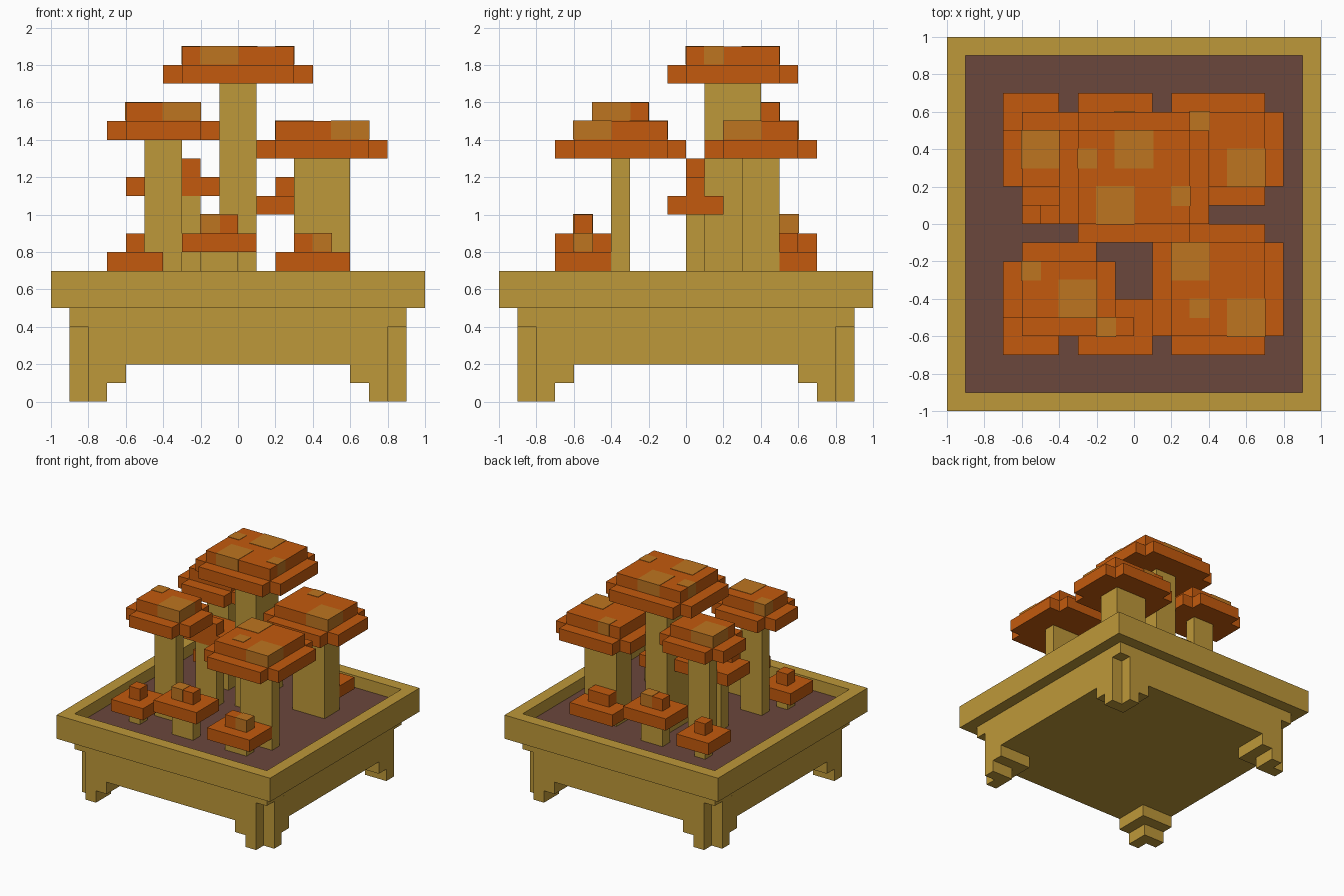
import bpy
import bmesh

cube = bpy.data.objects.get("Cube")
if cube:
    bpy.data.objects.remove(cube, do_unlink=True)


def material(name, rgb):
    m = bpy.data.materials.new(name)
    m.use_nodes = True
    m.diffuse_color = (*rgb, 1)
    m.node_tree.nodes["Principled BSDF"].inputs["Base Color"].default_value = (*rgb, 1)
    return m


TAN = material("tan wood", (0.515, 0.314, 0.041))
ORANGE = material("orange cap", (0.546, 0.102, 0.004))
SPOT = material("ochre spot", (0.509, 0.178, 0.0144))
SOIL = material("brown soil", (0.147, 0.063, 0.045))


def prism(name, outline, z0, z1, mat):
    """Extrude a flat outline from z0 up to z1."""
    bm = bmesh.new()
    face = bm.faces.new([bm.verts.new((x, y, z0)) for x, y in outline])
    top = bmesh.ops.extrude_face_region(bm, geom=[face])["geom"]
    bmesh.ops.translate(bm, vec=(0, 0, z1 - z0),
                        verts=[v for v in top if isinstance(v, bmesh.types.BMVert)])
    bmesh.ops.recalc_face_normals(bm, faces=bm.faces)
    mesh = bpy.data.meshes.new(name)
    bm.to_mesh(mesh)
    bm.free()
    mesh.materials.append(mat)
    obj = bpy.data.objects.new(name, mesh)
    bpy.context.collection.objects.link(obj)
    return obj


def box(name, x0, x1, y0, y1, z0, z1, mat):
    return prism(name, [(x0, y0), (x1, y0), (x1, y1), (x0, y1)], z0, z1, mat)


def notched(name, x0, x1, y0, y1, z0, z1, mat, n=0.1):
    """Rectangle with a small square missing at every corner."""
    pts = [(x0 + n, y0), (x1 - n, y0), (x1 - n, y0 + n), (x1, y0 + n),
           (x1, y1 - n), (x1 - n, y1 - n), (x1 - n, y1), (x0 + n, y1),
           (x0 + n, y1 - n), (x0, y1 - n), (x0, y0 + n), (x0 + n, y0 + n)]
    return prism(name, pts, z0, z1, mat)


def spots(name, areas, z0, z1, e=0.003):
    """Thin patches that wrap over the top layer of a cap."""
    for x0, x1, y0, y1 in areas:
        box(name + "_spot", x0 - e, x1 + e, y0 - e, y1 + e, z0 + e, z1 + e, SPOT)


def tall_mushroom(name, cap, stem, z, areas):
    x0, x1, y0, y1 = cap
    box(name + "_stem", *stem, GROUND, z, TAN)
    notched(name + "_cap_brim", x0, x1, y0, y1, z, z + 0.1, ORANGE)
    box(name + "_cap_top", x0 + 0.1, x1 - 0.1, y0 + 0.1, y1 - 0.1, z + 0.1, z + 0.2, ORANGE)
    spots(name, areas, z + 0.1, z + 0.2)


def small_mushroom(name, cap, z, areas=()):
    x0, x1, y0, y1 = cap
    core = (x0 + 0.1, x1 - 0.1, y0 + 0.1, y1 - 0.1)
    box(name + "_stem", *core, GROUND, z, TAN)
    box(name + "_cap", *cap, z, z + 0.1, ORANGE)
    box(name + "_cap_knob", *core, z + 0.1, z + 0.2, ORANGE)
    spots(name, areas, z + 0.1, z + 0.2)


GROUND = 0.6

# Planter: body with notched corners, rim and soil
notched("planter_body", -0.9, 0.9, -0.9, 0.9, 0.2, 0.4, TAN)
box("planter_body_top", -0.9, 0.9, -0.9, 0.9, 0.4, 0.5, TAN)
box("planter_rim_base", -1, 1, -1, 1, 0.5, 0.55, TAN)
for s in (-1, 1):
    side = sorted((s * 0.9, s))
    box("rim_side", *side, -1, 1, 0.55, 0.7, TAN)
    box("rim_end", -0.9, 0.9, *side, 0.55, 0.7, TAN)
box("soil", -0.9, 0.9, -0.9, 0.9, 0.55, GROUND, SOIL)

# Stepped feet, each missing its outer corner
for sx in (-1, 1):
    for sy in (-1, 1):
        for inner, z in ((0.7, 0), (0.6, 0.1)):
            pts = [(inner, inner), (0.9, inner), (0.9, 0.8),
                   (0.8, 0.8), (0.8, 0.9), (inner, 0.9)]
            prism("foot", [(sx * x, sy * y) for x, y in pts], z, z + 0.1, TAN)

# Tall mushrooms
tall_mushroom("center", (-0.4, 0.4, -0.1, 0.6), (-0.1, 0.1, 0.1, 0.4), 1.7,
              [(-0.3, -0.2, 0.3, 0.4), (-0.1, 0.1, 0.3, 0.5),
               (-0.2, 0, 0, 0.2), (0.2, 0.3, 0.1, 0.2)])
tall_mushroom("front_right", (-0.7, -0.1, -0.6, -0.1), (-0.5, -0.3, -0.4, -0.3), 1.4,
              [(-0.6, -0.5, -0.3, -0.2), (-0.4, -0.2, -0.5, -0.3)])
tall_mushroom("front_left", (0.1, 0.8, -0.7, 0), (0.3, 0.6, -0.4, -0.3), 1.3,
              [(0.2, 0.4, -0.3, -0.1), (0.5, 0.7, -0.6, -0.4), (0.3, 0.4, -0.5, -0.4)])
tall_mushroom("back_left", (0.1, 0.8, 0.1, 0.7), (0.3, 0.6, 0.3, 0.5), 1.3,
              [(0.5, 0.7, 0.2, 0.4), (0.3, 0.4, 0.5, 0.6)])
tall_mushroom("back_right", (-0.7, -0.1, 0.1, 0.6), (-0.5, -0.3, 0.3, 0.4), 1.4,
              [(-0.6, -0.4, 0.3, 0.5)])

# Small mushrooms along the front and back
small_mushroom("small_front_right", (-0.7, -0.4, -0.7, -0.4), 0.7)
small_mushroom("small_front_middle", (-0.3, 0.1, -0.7, -0.4), 0.8,
               [(-0.2, -0.1, -0.6, -0.5)])
small_mushroom("small_front_left", (0.2, 0.6, -0.7, -0.4), 0.7,
               [(0.4, 0.5, -0.6, -0.5)])
small_mushroom("small_back_right", (-0.7, -0.4, 0.4, 0.7), 0.7)
small_mushroom("small_back_middle", (-0.3, 0.1, 0.4, 0.7), 0.8,
               [(-0.1, 0, 0.5, 0.6)])

# Shelf growths on the stems
box("base_shelf", 0.2, 0.6, 0.5, 0.7, 0.7, 0.8, ORANGE)
box("base_shelf_knob", 0.3, 0.5, 0.5, 0.6, 0.8, 0.9, ORANGE)
box("center_shelf", 0.1, 0.3, -0.1, 0.2, 1.0, 1.1, ORANGE)
box("center_shelf_knob", 0.2, 0.3, 0, 0.1, 1.1, 1.2, ORANGE)

# Middle mushroom between the two on the right
box("middle_stem", -0.4, -0.2, 0, 0.1, GROUND, 1.1, TAN)
box("middle_cap", -0.6, -0.1, 0, 0.3, 1.1, 1.2, ORANGE)
box("middle_cap_knob", -0.5, -0.2, 0, 0.1, 1.2, 1.3, ORANGE)
